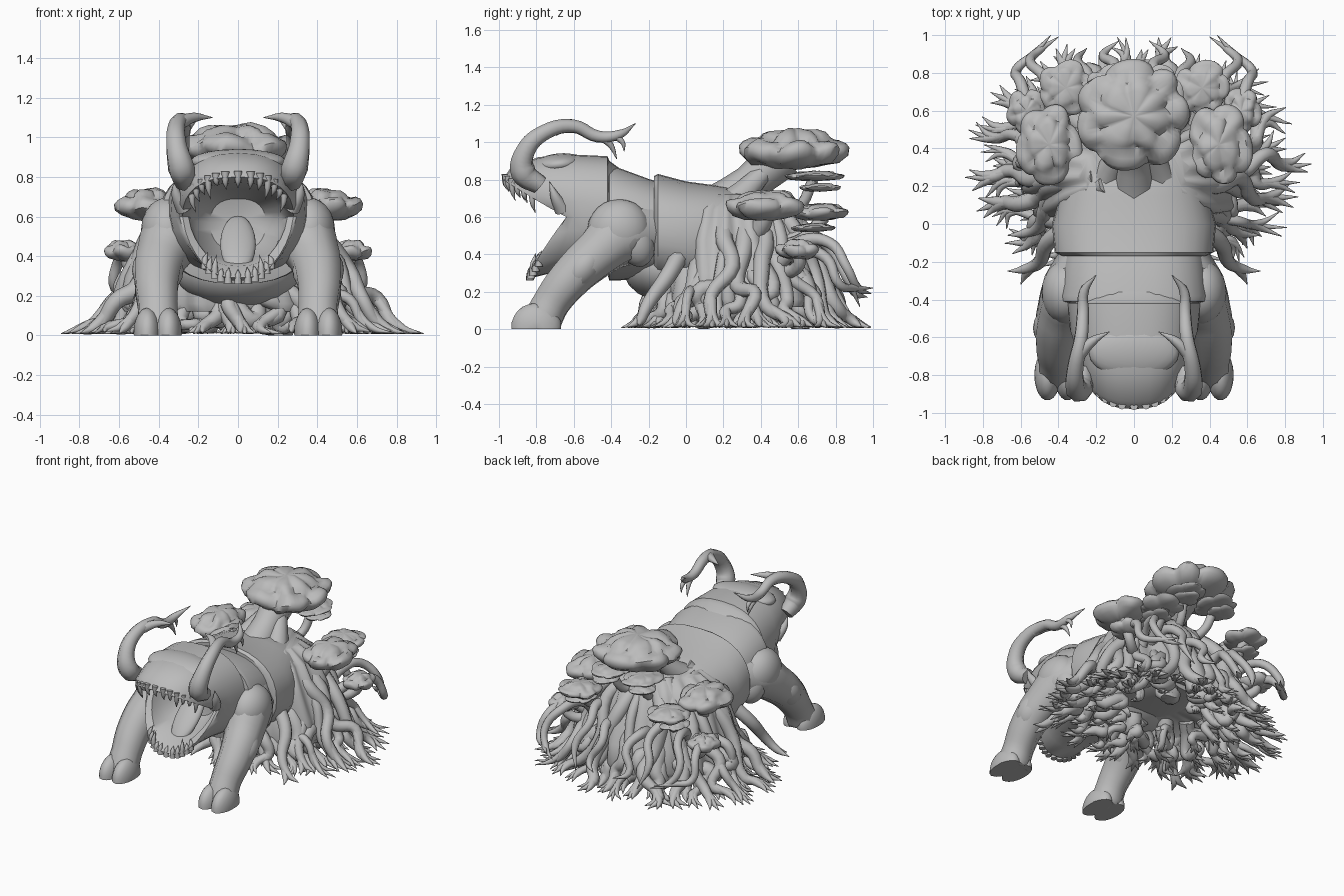
import bpy, bmesh, math, random
from mathutils import Vector, Matrix, noise

random.seed(5)
if "Cube" in bpy.data.objects:
    bpy.data.objects.remove(bpy.data.objects["Cube"])

GREY = bpy.data.materials.new("stone_grey")
GREY.use_nodes = True
GREY.diffuse_color = (0.5, 0.5, 0.5, 1)
GREY.node_tree.nodes["Principled BSDF"].inputs["Base Color"].default_value = (0.5, 0.5, 0.5, 1)
SIDES = (("right", -1), ("left", 1))


def finish(obj, angle=40):
    """Colour, flatten at the ground and smooth an object."""
    obj.data.materials.clear()
    obj.data.materials.append(GREY)
    for v in obj.data.vertices:
        v.co.z = max(v.co.z, 0)
        v.co.y = min(v.co.y, 1)
    bpy.ops.object.select_all(action='DESELECT')
    obj.select_set(True)
    bpy.context.view_layer.objects.active = obj
    bpy.ops.object.shade_smooth_by_angle(angle=math.radians(angle))
    return obj


def from_bmesh(name, bm, angle=40):
    bmesh.ops.recalc_face_normals(bm, faces=bm.faces)
    mesh = bpy.data.meshes.new(name)
    bm.to_mesh(mesh)
    bm.free()
    obj = bpy.data.objects.new(name, mesh)
    bpy.context.collection.objects.link(obj)
    return finish(obj, angle)


def loft(name, rings, angle=40):
    """Skin a list of rings of points and close both ends."""
    bm = bmesh.new()
    loops = [[bm.verts.new(p) for p in ring] for ring in rings]
    n = len(loops[0])
    for a, b in zip(loops, loops[1:]):
        for i in range(n):
            j = (i + 1) % n
            bm.faces.new((a[i], a[j], b[j], b[i]))
    bm.faces.new(loops[0])
    bm.faces.new(loops[-1])
    return from_bmesh(name, bm, angle)


def tubes(name, paths):
    """Tapered tubes; each path is a list of (point, radius)."""
    curve = bpy.data.curves.new(name, 'CURVE')
    curve.dimensions = '3D'
    curve.bevel_depth, curve.bevel_resolution, curve.resolution_u = 1, 2, 5
    curve.use_fill_caps = True
    for path in paths:
        sp = curve.splines.new('BEZIER')
        sp.bezier_points.add(len(path) - 1)
        for bp, (co, r) in zip(sp.bezier_points, path):
            bp.co, bp.radius = co, r
            bp.handle_left_type = bp.handle_right_type = 'AUTO'
    obj = bpy.data.objects.new(name, curve)
    bpy.context.collection.objects.link(obj)
    bpy.ops.object.select_all(action='DESELECT')
    obj.select_set(True)
    bpy.context.view_layer.objects.active = obj
    bpy.ops.object.convert(target='MESH')
    return finish(bpy.context.view_layer.objects.active, 50)


def path(s, pts):
    return [(Vector((x * s, y, z)), r) for x, y, z, r in pts]


def body_point(t, y, zc, w, up, down, fwd_up=0, fwd_down=0, pinch=0):
    """Point on a squarish ring; top and bottom may lean forward, the bottom may narrow."""
    c, k = math.cos(t), math.sin(t)
    h, f = (up, fwd_up) if k > 0 else (down, fwd_down)
    x = math.copysign(abs(c) ** 0.8, c) * w * (1 - pinch * min(1, max(0, -1.5 * k)))
    return (x, y - f * abs(k) ** 0.8, zc + h * math.copysign(abs(k) ** 0.85, k))


def body_rings(rows, n=32):
    return [[body_point(math.tau * i / n, *row) for i in range(n)] for row in rows]


# Torso, neck collar and gaping head
loft("torso", body_rings([
    (-.17, .52, .38, .3, .25), (-.15, .52, .42, .31, .26), (0, .5, .435, .29, .28),
    (.15, .5, .39, .27, .3), (.35, .48, .34, .26, .3), (.55, .42, .24, .2, .25)]))
loft("neck_collar", body_rings([
    (-.05, .53, .35, .24, .26), (-.19, .54, .375, .26, .27), (-.38, .57, .4, .3, .31),
    (-.41, .58, .39, .29, .32), (-.43, .58, .3, .25, .25)]))
rim = (-.64, .6, .28, .2, .31, .34, .21, .14)
loft("head", body_rings([
    (-.3, .6, .26, .22, .22), (-.41, .6, .33, .3, .28), (-.42, .6, .355, .325, .29),
    (-.55, .6, .34, .335, .28, .08, .05, .1), (-.6, .6, .315, .32, .3, .19, .12, .18),
    (-.64, .6, .295, .26, .325, .3, .18, .18), rim, (-.62, .6, .25, .17, .25, .31, .17, .14),
    (-.54, .58, .22, .16, .2, .1, .08), (-.47, .57, .14, .12, .14),
    (-.45, .57, .05, .05, .05)]))


def ellipsoid(name, centre, size, tilt=0.0):
    bm = bmesh.new()
    m = Matrix.Translation(centre) @ Matrix.Rotation(tilt, 4, 'X') @ Matrix.Diagonal((*size, 1))
    bmesh.ops.create_icosphere(bm, subdivisions=3, radius=1, matrix=m)
    return from_bmesh(name, bm)


ellipsoid("tongue", (0, -.58, .46), (.09, .21, .04), .75)
ellipsoid("brow_ridge", (0, -.68, .88), (.24, .14, .06), .1)
ellipsoid("belly", (0, -.08, .33), (.32, .26, .19))

# Teeth follow the rim of the mouth
teeth = []
for first, step, count, fangs, rise in ((30, 10, 13, (0, 3, 9, 12), -1), (226, 8.8, 11, (2, 8), 1)):
    for i in range(count):
        p = Vector(body_point(math.radians(first + i * step), *rim))
        size = .09 if i in fangs else random.uniform(.035, .065)
        inward = Vector((-.15 * p.x, .03, 0))
        teeth.append([(p + inward * .5 - Vector((0, 0, rise * .03)), .021),
                      (p + inward * .5 + Vector((0, 0, rise * size * .4)), .014),
                      (p + inward + Vector((0, 0, rise * size)), .001)])
tubes("teeth", teeth)

# Horns, legs and cloven feet
for side, s in SIDES:
    tubes(side + "_horn", [
        path(s, [(.27, -.78, .77, .05), (.285, -.87, .84, .07), (.31, -.86, .95, .055),
                 (.31, -.76, 1.05, .045), (.28, -.6, 1.085, .037), (.27, -.47, 1.03, .033),
                 (.265, -.36, 1.04, .026), (.2, -.27, 1.1, .002)]),
        path(s, [(.3, -.7, 1.07, .038), (.22, -.62, 1.1, .025), (.13, -.57, 1.1, .002)]),
        path(s, [(.27, -.45, 1.03, .025), (.26, -.4, .98, .016), (.25, -.37, .91, .002)]),
        path(s, [(.27, -.4, 1.04, .022), (.27, -.34, 1.0, .014), (.27, -.33, .95, .002)])])
    tubes(side + "_cheek_spike", [
        path(s, [(.27, -.66, .64, .045), (.31, -.7, .71, .026), (.32, -.73, .79, .002)])])
    tubes(side + "_front_leg", [
        path(s, [(.24, -.22, .52, .17), (.32, -.35, .5, .17), (.385, -.48, .4, .135),
                 (.41, -.62, .27, .118), (.405, -.72, .14, .105), (.405, -.78, .02, .11)])])
    ellipsoid(side + "_shoulder", (.36 * s, -.36, .53), (.13, .17, .165), .5)
    ellipsoid(side + "_shoulder_plate", (.35 * s, -.27, .47), (.1, .1, .14), .3)
    ellipsoid(side + "_forearm", (.405 * s, -.55, .33), (.13, .1, .15), -.7)
    for toe, x in (("inner", .352), ("outer", .458)):
        ellipsoid(f"{side}_{toe}_toe", (x * s, -.8, .01), (.07, .135, .13), -.2)

# Fluted skirt under the roots, hollow below
N = 96
skirt = []
for z, rx, front, back in ((.72, .28, .15, .24), (.64, .4, .28, .33), (.48, .47, .36, .4),
                           (.3, .53, .39, .48), (.16, .57, .42, .52), (.12, .55, .4, .5),
                           (.2, .42, .3, .38), (.22, .1, .1, .1)):
    ring = []
    for i in range(N):
        t = math.tau * i / N
        flute = 1 + .05 * math.cos(t * 17 + z * 4) + .04 * math.cos(t * 7 + z * 6)
        ry = back if math.sin(t) > 0 else front
        ring.append((rx * flute * math.cos(t), .25 + ry * flute * math.sin(t), z))
    skirt.append(ring)
loft("root_skirt", skirt, 60)


# Roots flow down the skirt and split into blades at the ground
def root_point(t, f, z):
    k = math.sin(t)
    return Vector((.9 * f * math.cos(t), .3 + (.68 if k > 0 else .62) * f * k, z))


def jitter(a):
    return random.uniform(-a, a)


def root(t, top, reach, r):
    start = .46 - max(0, top - .4) * .5
    mid = start + (reach - start) * .25
    pts = [(root_point(t + jitter(.05), start - .08, top), r),
           (root_point(t + jitter(.12), mid, top * .72 + jitter(.05)), r * 1.05),
           (root_point(t + jitter(.16), mid + .13 * reach, top * .42 + jitter(.07)), r * .95),
           (root_point(t + jitter(.14), reach * .75, .12 + jitter(.07)), r * .8)]
    knee, tip = root_point(t + jitter(.1), reach * .84, .05), root_point(t + jitter(.06), reach, .008)
    paths = [pts + [(knee, r * .65), (tip, .002)]]
    for turn in (-.45, .45):
        out = Matrix.Rotation(turn + jitter(.15), 3, 'Z') @ (tip - knee)
        paths.append([(pts[-1][0], r * .65), (knee + out * .2, r * .55), (knee + out * .9, .002)])
    return paths


roots = []
for layer, (count, top, reach) in enumerate(((20, .68, 1.01), (20, .48, .95), (18, .32, .84),
                                             (14, .22, .68), (10, .18, .5))):
    for i in range(count):
        t = -math.pi / 2 + math.tau * (i + .5 * (layer % 2) + .25) / count
        high = top if math.sin(t) > -.7 else min(top, .32)
        roots += root(t, high + jitter(.05), reach + jitter(.04), random.uniform(.034, .056))
tubes("roots", roots)

# Curling feelers at the back and the flanks
for side, s in SIDES:
    feelers = [
        path(s, [(.36, .5, .35, .04), (.42, .62, .47, .035), (.47, .77, .46, .03),
                 (.55, .86, .33, .027), (.5, .92, .22, .022), (.4, .99, .19, .002)]),
        path(s, [(.4, .45, .3, .04), (.55, .62, .42, .033), (.6, .75, .38, .03),
                 (.62, .82, .24, .026), (.53, .9, .22, .02), (.44, 1.0, .22, .002)]),
        path(s, [(.1, .55, .35, .04), (.14, .72, .42, .035), (.1, .84, .34, .03),
                 (.16, .9, .2, .025), (.08, .97, .17, .002)]),
        path(s, [(.25, .5, .45, .04), (.27, .66, .5, .035), (.24, .78, .42, .03),
                 (.3, .86, .28, .028), (.25, .93, .12, .002)]),
        path(s, [(.32, .3, .45, .06), (.42, .4, .55, .05), (.45, .43, .66, .05)]),
        path(s, [(.25, .45, .42, .045), (.33, .62, .48, .035), (.35, .74, .6, .035)]),
        path(s, [(.42, .5, .3, .04), (.54, .6, .34, .035), (.57, .6, .42, .035)]),
        path(s, [(.03, .4, .6, .04), (.1, .6, .65, .03), (.13, .68, .8, .03)])]
    for y in (-.24, -.05):
        feelers.append(path(s, [(.34, y + .22, .42, .05), (.46, y + .14, .28, .045),
                                (.5, y + .04, .14, .036), (.58, y, .05, .026),
                                (.67, y - .01, .02, .002)]))
        feelers.append(path(s, [(.5, y + .04, .13, .03), (.57, y - .02, .04, .024),
                                (.6, y - .08, .01, .002)]))
    tubes(side + "_feelers", feelers)


# Lumpy tree caps
def cap(name, centre, rx, ry, h, lobes, turn=0.0):
    cx, cy, cz = centre
    rows = ((.15, -.7), (.5, -.68), (.82, -.45), (.97, -.15), (1, .1), (.95, .3), (.82, .46),
            (.68, .54), (.6, .74), (.46, .9), (.22, .98), (.05, .98))
    rings = []
    for f, z in rows:
        ring = []
        for i in range(64):
            t = math.tau * i / 64
            wob = noise.noise(Vector((math.cos(t) * 1.3, math.sin(t) * 1.3, turn + cx * 9 + z)))
            bump = abs(math.cos(lobes * t / 2 + turn + wob + (1.2 if z > .5 else 0)))
            k = f * (.83 + .18 * bump ** .6 + .1 * wob)
            lift = .2 * noise.noise(Vector((k * math.cos(t) * 2.5, k * math.sin(t) * 2.5, turn + cx)))
            ring.append((cx + rx * k * math.cos(t), cy + ry * k * math.sin(t),
                         cz + h * (z + lift + .2 * (bump - .5) * f * (z > 0))))
        rings.append(ring)
    return loft(name, rings, 50)


tubes("cap_trunk", [path(1, [(0, -.1, .5, .14), (0, .16, .64, .13), (0, .34, .78, .1),
                             (0, .52, .93, .12)])]
      + [path(s, [(.24, -.02, .52, .13), (.15, .22, .65, .09), (.05, .42, .84, .05)])
         for s in (-1, 1)])
cap("main_cap", (0, .57, .945), .31, .29, .12, 7)
for side, s in SIDES:
    cap(side + "_flank_cap", (.45 * s, .42, .65), .175, .22, .09, 5, .4)
    cap(side + "_rear_cap", (.36 * s, .72, .62), .15, .15, .05, 5)
    cap(side + "_low_cap", (.57 * s, .6, .42), .11, .12, .06, 5, .8)
    cap(side + "_upper_shelf", (.13 * s, .69, .815), .13, .16, .03, 5)
    cap(side + "_lower_shelf", (.15 * s, .72, .755), .09, .11, .025, 4)
    cap(side + "_under_shelf", (.38 * s, .68, .54), .1, .12, .025, 5)
